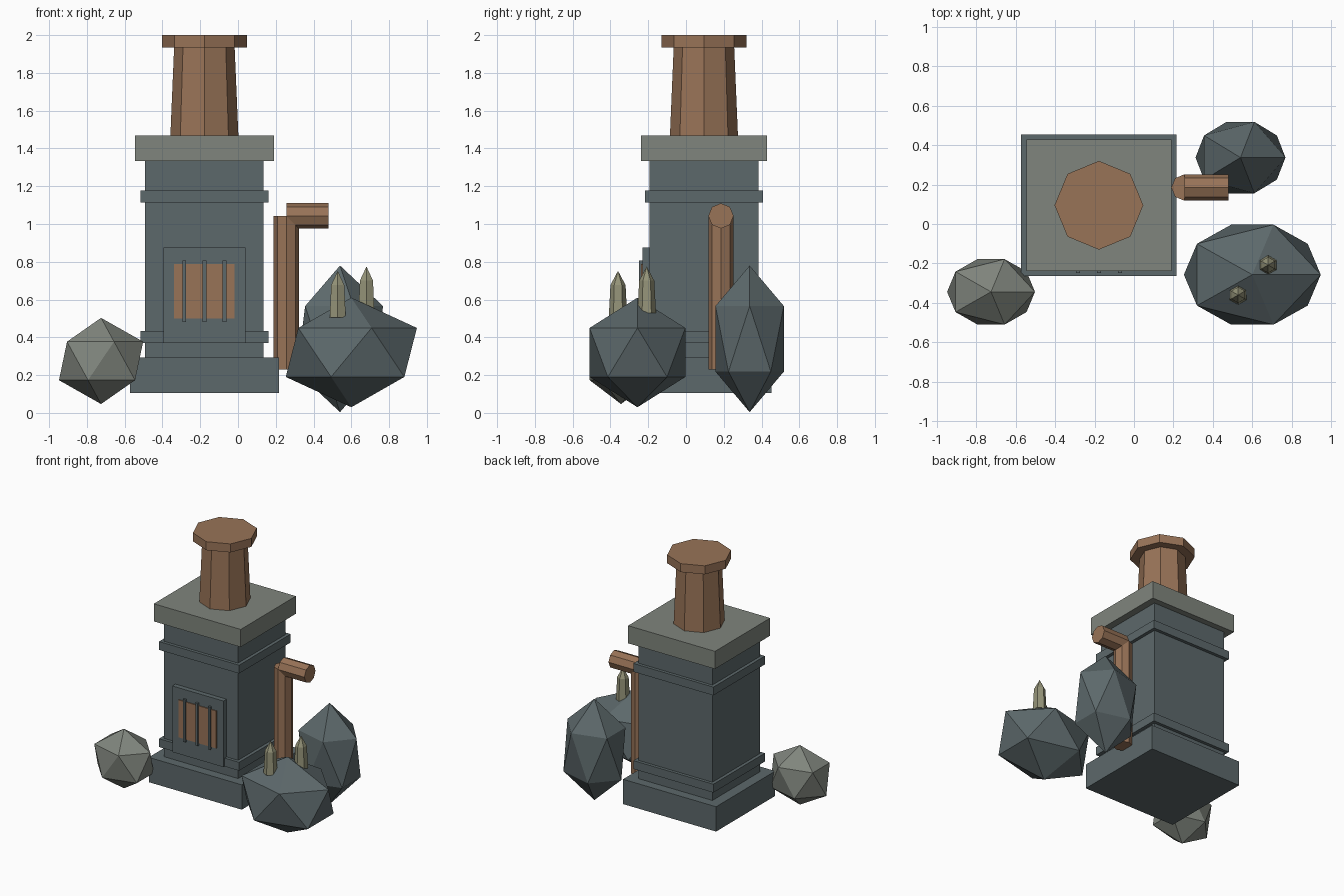
import bpy
import math

if "Cube" in bpy.data.objects:
    bpy.data.objects.remove(bpy.data.objects["Cube"])


def material(name, rgb):
    m = bpy.data.materials.new(name)
    m.diffuse_color = (*rgb, 1)
    m.use_nodes = True
    m.node_tree.nodes["Principled BSDF"].inputs["Base Color"].default_value = m.diffuse_color
    return m


SLATE = material("dark slate", (0.108, 0.140, 0.147))
STONE = material("pale stone", (0.215, 0.235, 0.205))
COPPER = material("copper", (0.315, 0.172, 0.096))
CRYSTAL = material("pale crystal", (0.30, 0.295, 0.19))


def finish(name, mat):
    o = bpy.context.object
    o.name = name
    o.data.materials.clear()
    o.data.materials.append(mat)
    return o


def box(name, mat, x, y, z):
    """Box from (min, max) ranges on each axis."""
    bpy.ops.mesh.primitive_cube_add(size=1, location=[sum(r) / 2 for r in (x, y, z)])
    bpy.context.object.scale = [r[1] - r[0] for r in (x, y, z)]
    return finish(name, mat)


def tube(name, mat, sides, r1, r2, x, y, z0, z1):
    """Upright tapered prism between two heights."""
    bpy.ops.mesh.primitive_cone_add(vertices=sides, radius1=r1, radius2=r2,
                                    depth=z1 - z0, location=(x, y, (z0 + z1) / 2))
    return finish(name, mat)


def rock(name, mat, centre, radii):
    bpy.ops.mesh.primitive_ico_sphere_add(subdivisions=1, radius=1, location=centre)
    bpy.context.object.scale = radii
    return finish(name, mat)


CX, CY = -0.178, 0.095


def tier(name, mat, hx, hy, z0, z1):
    """Block centred on the furnace axis."""
    return box(name, mat, (CX - hx, CX + hx), (CY - hy, CY + hy), (z0, z1))


# Furnace body
tier("plinth", SLATE, 0.394, 0.358, 0.104, 0.294)
tier("furnace_body", SLATE, 0.314, 0.288, 0.294, 1.333)
tier("lower_band", SLATE, 0.339, 0.312, 0.37, 0.434)
tier("upper_band", SLATE, 0.339, 0.312, 1.114, 1.178)
tier("top_slab", STONE, 0.368, 0.334, 1.333, 1.468)

# Chimney
tube("chimney", COPPER, 8, 0.18, 0.16, CX, CY, 1.468, 1.94)
tube("chimney_rim", COPPER, 8, 0.225, 0.225, CX, CY, 1.935, 2.0)

# Fire door with grate
box("door_frame", SLATE, (CX - 0.217, CX + 0.217), (-0.231, -0.18), (0.37, 0.876))
box("fire_opening", COPPER, (CX - 0.16, CX + 0.16), (-0.238, -0.230), (0.50, 0.787))
for i in (-1, 0, 1):
    x = CX + i * 0.106
    box(f"grate_bar_{i + 2}", SLATE, (x - 0.01, x + 0.01), (-0.248, -0.228), (0.482, 0.808))

# Side pipe with elbow outlet
tube("side_pipe", COPPER, 8, 0.067, 0.067, 0.256, 0.185, 0.23, 1.043)
outlet = tube("pipe_outlet", COPPER, 8, 0.067, 0.067, 0.368, 0.185, 1.043 - 0.112, 1.043 + 0.112)
outlet.rotation_euler = (0, math.pi / 2, 0)

# Rocks
rock("left_rock", STONE, (-0.725, -0.344, 0.275), (0.249, 0.195, 0.228))
rock("front_rock", SLATE, (0.60, -0.257, 0.32), (0.388, 0.298, 0.29))
rock("back_rock", SLATE, (0.54, 0.337, 0.392), (0.255, 0.213, 0.388))

# Crystals growing from the front rock
for i, (x, y, z0, z1) in enumerate([(0.528, -0.36, 0.505, 0.752), (0.68, -0.208, 0.53, 0.775)]):
    shoulder = z1 - 0.075
    tube(f"crystal_{i + 1}", CRYSTAL, 6, 0.049, 0.040, x, y, z0, shoulder)
    tube(f"crystal_tip_{i + 1}", CRYSTAL, 6, 0.040, 0, x, y, shoulder, z1)
